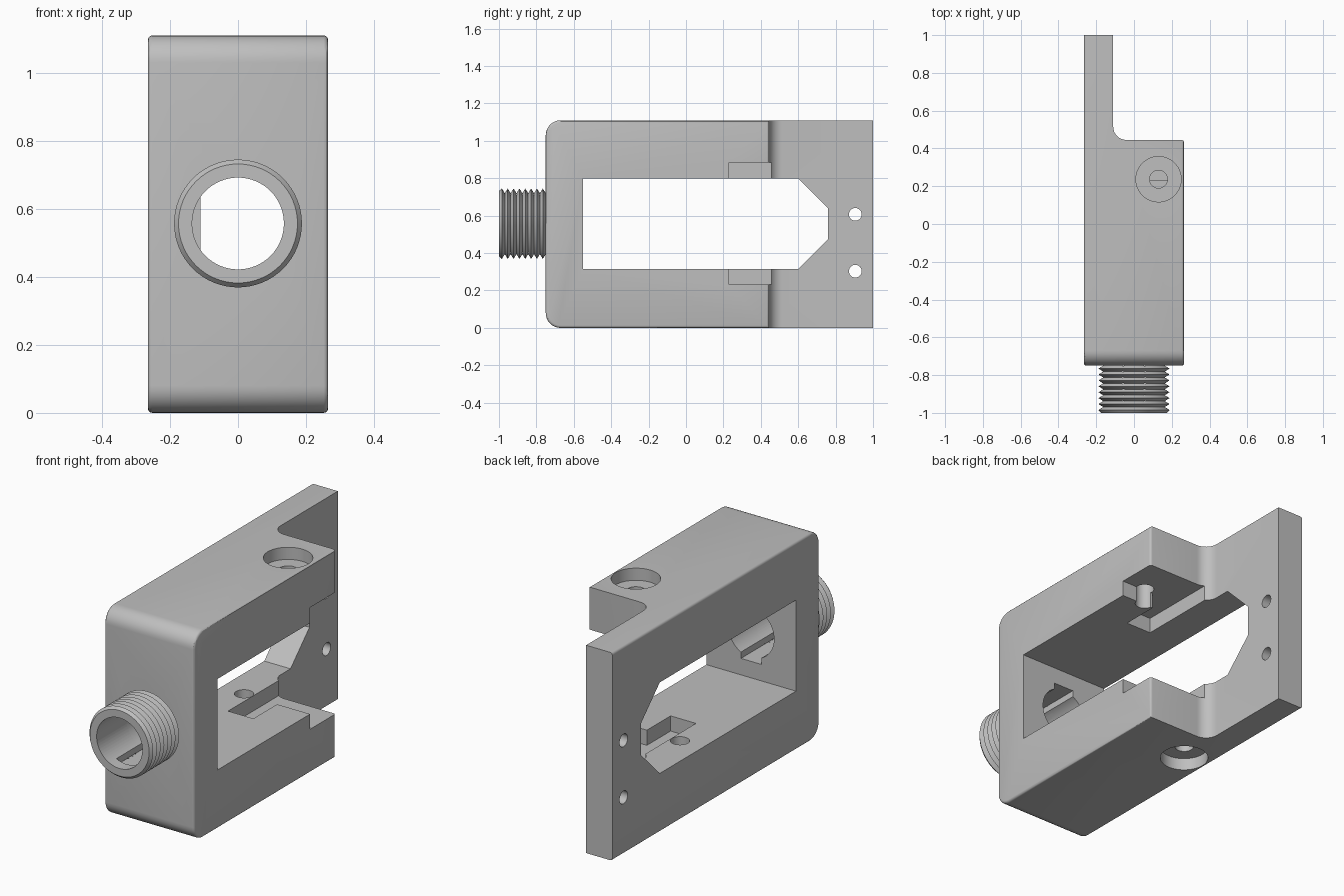
import bpy, bmesh, math
from mathutils import Vector, Matrix

if "Cube" in bpy.data.objects:
    bpy.data.objects.remove(bpy.data.objects["Cube"])

grey = bpy.data.materials.new("light grey")
grey.use_nodes = True
grey.diffuse_color = (0.52, 0.52, 0.52, 1)
grey.node_tree.nodes["Principled BSDF"].inputs["Base Color"].default_value = (0.52, 0.52, 0.52, 1)

HEIGHT, HALF_W, MID = 1.11, 0.265, 0.557
FRONT, BACK = -0.75, 0.445


def finish(bm, name):
    bmesh.ops.recalc_face_normals(bm, faces=bm.faces)
    mesh = bpy.data.meshes.new(name)
    bm.to_mesh(mesh)
    bm.free()
    mesh.materials.append(grey)
    ob = bpy.data.objects.new(name, mesh)
    bpy.context.collection.objects.link(ob)
    return ob


def prism(points, direction):
    """Extrude a closed outline along a vector."""
    bm = bmesh.new()
    face = bm.faces.new([bm.verts.new(p) for p in points])
    new = bmesh.ops.extrude_face_region(bm, geom=[face])["geom"]
    bmesh.ops.translate(bm, vec=Vector(direction),
                        verts=[v for v in new if isinstance(v, bmesh.types.BMVert)])
    return bm


def rod(name, axis, centre, radius, length, sides=48):
    bm = bmesh.new()
    turn = Vector((0, 0, 1)).rotation_difference(Vector(axis)).to_matrix().to_4x4()
    bmesh.ops.create_cone(bm, cap_ends=True, segments=sides, radius1=radius, radius2=radius,
                          depth=length, matrix=Matrix.Translation(centre) @ turn)
    return finish(bm, name)


def box(name, centre, size):
    bm = bmesh.new()
    bmesh.ops.create_cube(bm, size=1, matrix=Matrix.Translation(centre) @ Matrix.Diagonal((*size, 1)))
    return finish(bm, name)


def cut(target, cutters):
    bpy.context.view_layer.objects.active = target
    for c in cutters:
        mod = target.modifiers.new("cut", 'BOOLEAN')
        mod.operation, mod.solver, mod.object = 'DIFFERENCE', 'EXACT', c
        bpy.ops.object.modifier_apply(modifier=mod.name)


# Body: block with a thin rear plate and a filleted inner corner
r = 0.07
plate_x = -0.11
outline = [(-HALF_W, FRONT), (HALF_W, FRONT), (HALF_W, BACK)]
for i in range(9):
    a = math.pi / 2 * i / 8
    outline.append((plate_x + r - r * math.sin(a), BACK + r - r * math.cos(a)))
outline += [(plate_x, 1), (-HALF_W, 1)]
bm = prism([(x, y, 0) for x, y in outline], (0, 0, HEIGHT))

# Large rounding on the front top and bottom edges
edges = [e for e in bm.edges if all(abs(v.co.y - FRONT) < 1e-4 for v in e.verts)
         and abs(e.verts[0].co.z - e.verts[1].co.z) < 1e-4]
bmesh.ops.bevel(bm, geom=edges, offset=0.08, segments=8, profile=0.5, affect='EDGES')

# Fine rounding along the side rims
edges = [e for e in bm.edges
         if any(all(abs(v.co.x - s) < 1e-4 for v in e.verts) for s in (-HALF_W, HALF_W))
         and not all(v.co.y > 0.99 for v in e.verts)]
bmesh.ops.bevel(bm, geom=edges, offset=0.013, segments=3, profile=0.5, affect='EDGES')
body = finish(bm, "body")

# Threaded neck: ridged profile turned around the y axis
teeth, sides, crest, root = 8, 64, 0.188, 0.163
neck_len = 0.25
profile = [(-1, 0)]
for i in range(teeth):
    y = -1 + neck_len * i / teeth
    profile += [(y, root + 0.012 if i == 0 else root), (y + neck_len / teeth / 2, crest)]
profile += [(FRONT, root), (FRONT + 0.02, root), (FRONT + 0.02, 0)]
bm = bmesh.new()
verts = [bm.verts.new((0, y, MID + rad)) for y, rad in profile]
wire = [bm.edges.new(p) for p in zip(verts, verts[1:])]
bmesh.ops.spin(bm, geom=verts + wire, cent=(0, 0, MID), axis=(0, 1, 0), angle=math.tau,
               steps=sides, use_merge=False)
bmesh.ops.remove_doubles(bm, verts=bm.verts, dist=1e-5)
neck = finish(bm, "threaded_neck")

# Side window with a tapered rear end
half = 0.243
window = [(-0.55, -half), (0.6, -half), (0.76, -0.083), (0.76, 0.083), (0.6, half), (-0.55, half)]
window_cut = finish(prism([(-0.5, y, MID + z) for y, z in window], (1, 0, 0)), "window_cutter")

# L-shaped recess in the floor and ceiling of the window
recess = [(-0.08, 0.03), (0.07, 0.03), (0.07, 0.23), (0.4, 0.23), (0.4, 0.6), (-0.08, 0.6)]
recess_cut = finish(prism([(x, y, 0.233) for x, y in recess], (0, 0, 0.65)), "recess_cutter")

# Bore and its keyways
bore = rod("bore_cutter", (0, 1, 0), (0, -0.8, MID), 0.135, 0.6, 64)
keyway = box("keyway_cutter", (0, -0.73, MID), (0.12, 0.42, 0.31))

# Counterbored screw holes: one from above, one from below
holes = []
for x, z, inner in ((0.13, HEIGHT, 0.95), (-0.13, 0, 0.16)):
    holes.append(rod("counterbore_cutter", (0, 0, 1), (x, 0.237, z), 0.12, 0.13))
    holes.append(rod("screw_hole_cutter", (0, 0, 1), (x, 0.237, inner), 0.047, 0.4, 32))

# Two small holes through the rear plate
for z in (0.303, 0.607):
    holes.append(rod("plate_hole_cutter", (1, 0, 0), (-0.19, 0.905, z), 0.034, 0.4, 32))

cut(body, [window_cut, recess_cut, bore, keyway] + holes)
cut(neck, [bore, keyway])
for c in [window_cut, recess_cut, bore, keyway] + holes:
    bpy.data.objects.remove(c)

# Smooth curved areas and keep hard edges crisp
for ob in (body, neck):
    bpy.ops.object.select_all(action='DESELECT')
    ob.select_set(True)
    bpy.context.view_layer.objects.active = ob
    bpy.ops.object.shade_smooth_by_angle(angle=math.radians(30))
